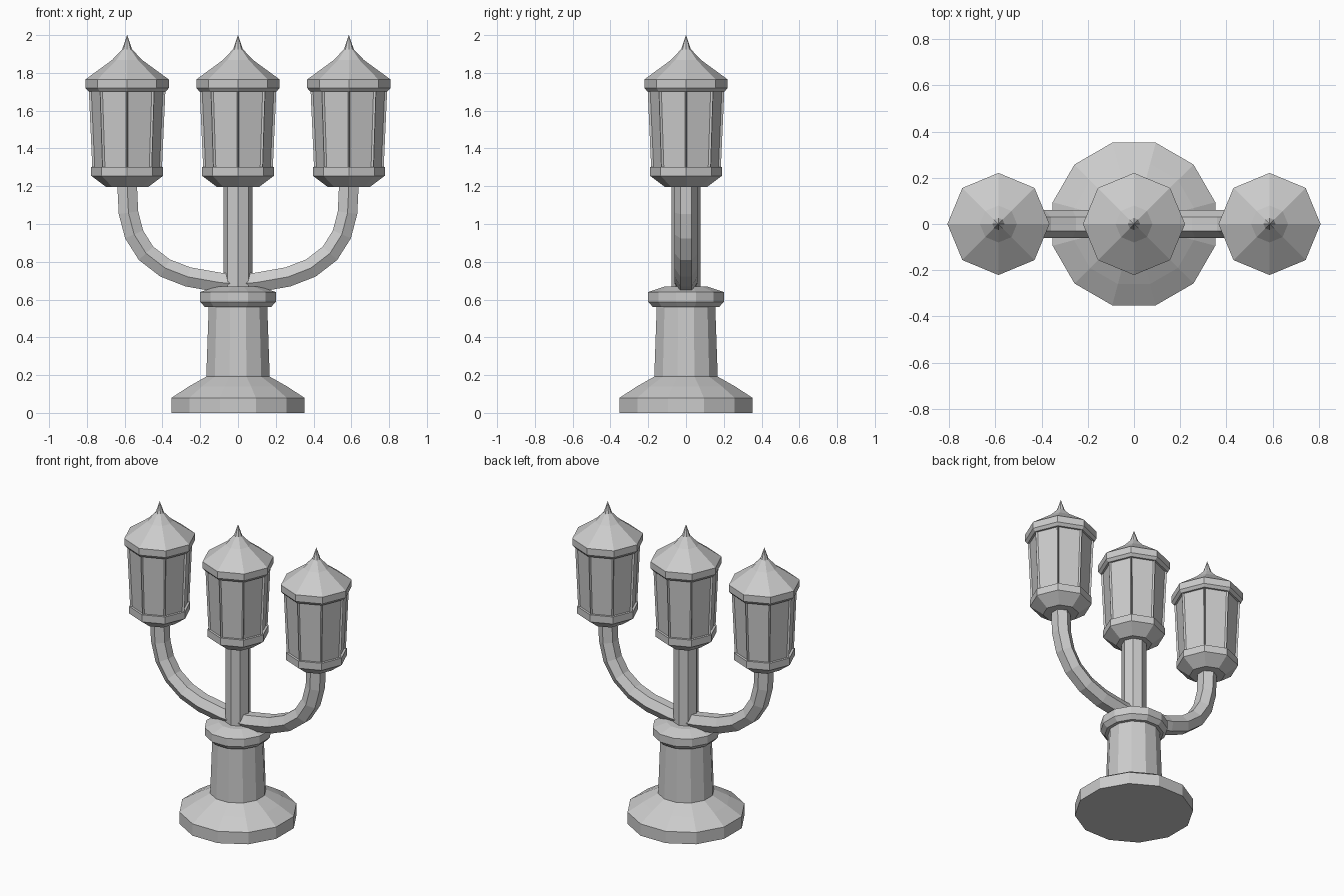
import bpy, bmesh, math
from mathutils import Vector

if "Cube" in bpy.data.objects:
    bpy.data.objects.remove(bpy.data.objects["Cube"])

iron = bpy.data.materials.new("grey_iron")
iron.diffuse_color = (0.6, 0.6, 0.6, 1)
iron.use_nodes = True
iron.node_tree.nodes["Principled BSDF"].inputs["Base Color"].default_value = iron.diffuse_color


def finish(name, bm):
    bmesh.ops.recalc_face_normals(bm, faces=bm.faces)
    mesh = bpy.data.meshes.new(name)
    bm.to_mesh(mesh)
    bm.free()
    mesh.materials.append(iron)
    ob = bpy.data.objects.new(name, mesh)
    bpy.context.collection.objects.link(ob)
    return ob


def skin(bm, rings):
    """Bridge equal rings of points and cap both ends; returns side faces."""
    loops = [[bm.verts.new(p) for p in r] for r in rings]
    n, sides = len(loops[0]), []
    for a, b in zip(loops, loops[1:]):
        for i in range(n):
            j = (i + 1) % n
            sides.append(bm.faces.new((a[i], a[j], b[j], b[i])))
    bm.faces.new(loops[0][::-1])
    bm.faces.new(loops[-1])
    return sides


def turned(name, profile, n, offset=0.0, x=0.0, panel=False):
    """Low-poly turned part from (radius, height) pairs."""
    bm = bmesh.new()
    rings = []
    for r, z in profile:
        angles = [offset + 2 * math.pi * i / n for i in range(n)]
        rings.append([(x + r * math.cos(a), r * math.sin(a), z) for a in angles])
    sides = skin(bm, rings)
    if panel:
        bmesh.ops.recalc_face_normals(bm, faces=bm.faces)
        bmesh.ops.inset_individual(bm, faces=sides, thickness=0.014, depth=-0.01)
    bmesh.ops.remove_doubles(bm, verts=bm.verts, dist=1e-5)
    return finish(name, bm)


# Twelve-sided pedestal: profile uses half-widths across the flats
k = 1 / math.cos(math.pi / 12)
pedestal = [(0.352, 0), (0.352, 0.08), (0.26, 0.14), (0.168, 0.192), (0.155, 0.56),
            (0.175, 0.56), (0.2, 0.588), (0.2, 0.64), (0.115, 0.668)]
turned("pedestal", [(r * k, z) for r, z in pedestal], 12, math.pi / 12)

# Central pole
turned("pole", [(0.077, 0.64), (0.077, 1.21)], 8)

# Curved hexagonal arms
path = [(0, 0.684), (0.095, 0.69), (0.265, 0.72), (0.386, 0.767), (0.487, 0.845),
        (0.55, 0.945), (0.58, 1.06), (0.587, 1.21)]
for side, label in ((-1, "left"), (1, "right")):
    pts = [Vector((side * x, 0, z)) for x, z in path]
    rings = []
    for i, p in enumerate(pts):
        t = (pts[min(i + 1, len(pts) - 1)] - pts[max(i - 1, 0)]).normalized()
        across = Vector((0, 1, 0))
        up = t.cross(across)
        rings.append([p + 0.06 * (math.cos(a) * across + math.sin(a) * up)
                      for a in (math.pi * j / 3 for j in range(6))])
    bm = bmesh.new()
    skin(bm, rings)
    finish(label + "_arm", bm)

# Three eight-sided lanterns
for x, label in ((-0.587, "left"), (0, "centre"), (0.587, "right")):
    turned(label + "_lantern_base", [(0.11, 1.195), (0.19, 1.255), (0.19, 1.303)], 8, x=x)
    turned(label + "_lantern_body", [(0.184, 1.288), (0.203, 1.713)], 8, x=x, panel=True)
    turned(label + "_lantern_roof", [(0.205, 1.702), (0.221, 1.72), (0.221, 1.765),
                                     (0.08, 1.868), (0.026, 1.925), (0.0005, 2.0)], 8, x=x)
